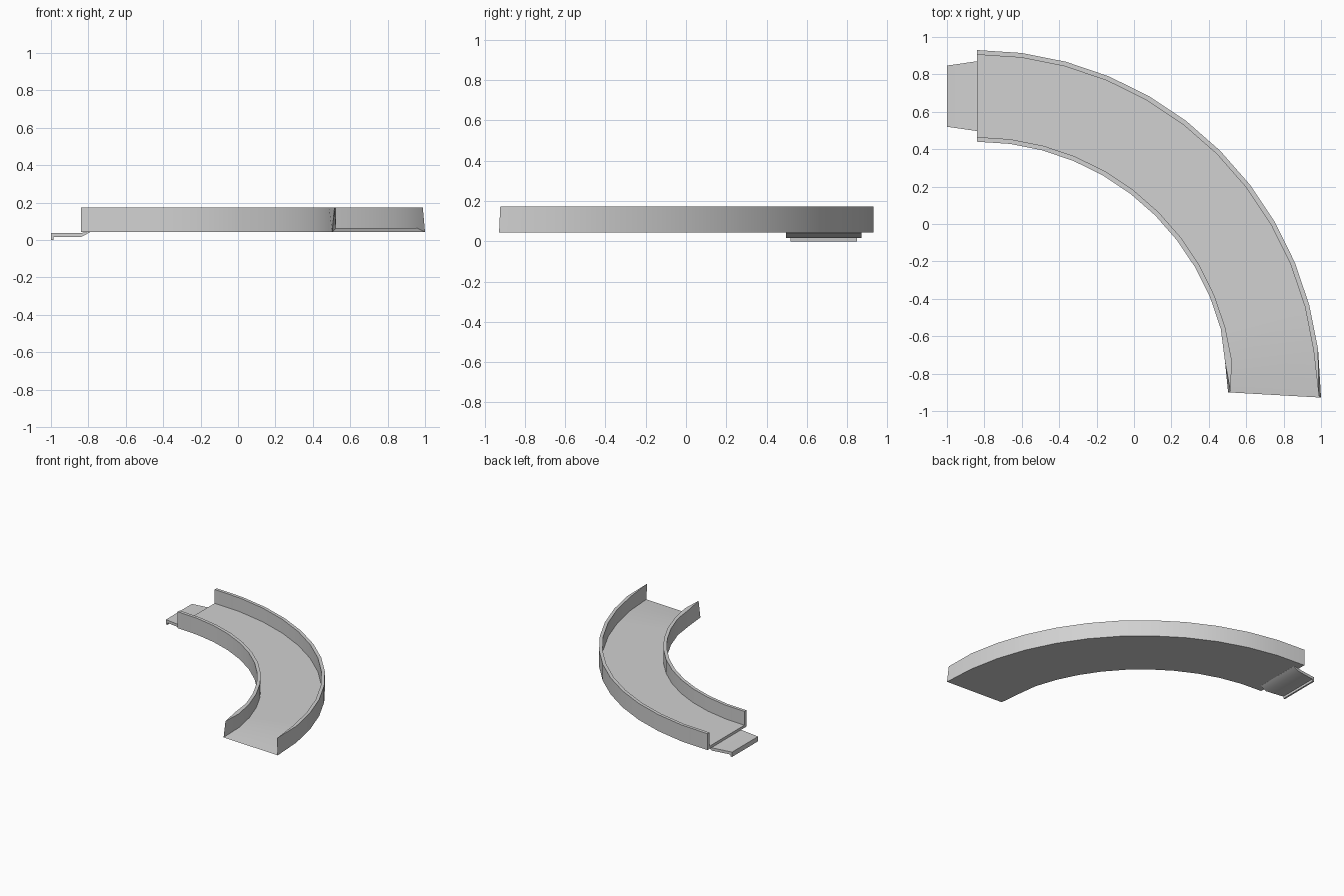
import bpy
import bmesh
from math import sin, cos, radians

cube = bpy.data.objects.get("Cube")
if cube:
    bpy.data.objects.remove(cube, do_unlink=True)

grey = bpy.data.materials.new("plain grey")
grey.use_nodes = True
colour = (0.64, 0.64, 0.64, 1)
grey.diffuse_color = colour
grey.node_tree.nodes["Principled BSDF"].inputs["Base Color"].default_value = colour


def sweep(name, rings):
    """Skin a closed cross-section through successive rings and cap both ends."""
    bm = bmesh.new()
    loops = [[bm.verts.new(p) for p in ring] for ring in rings]
    n = len(loops[0])
    for a, b in zip(loops, loops[1:]):
        for k in range(n):
            m = (k + 1) % n
            bm.faces.new((a[k], a[m], b[m], b[k]))
    bm.faces.new(loops[0])
    bm.faces.new(loops[-1])
    bmesh.ops.remove_doubles(bm, verts=bm.verts, dist=0.0005)
    bmesh.ops.recalc_face_normals(bm, faces=bm.faces)
    mesh = bpy.data.meshes.new(name)
    bm.to_mesh(mesh)
    bm.free()
    mesh.materials.append(grey)
    obj = bpy.data.objects.new(name, mesh)
    bpy.context.collection.objects.link(obj)
    bpy.ops.object.select_all(action='DESELECT')
    obj.select_set(True)
    bpy.context.view_layer.objects.active = obj
    bpy.ops.object.shade_smooth_by_angle(angle=radians(30))
    return obj


# Curved channel: U-shaped section turned through a quarter circle
CX, CY = -0.84, -0.91
OUTER, INNER, WALL = 1.84, 1.35, 0.025
BASE, FLOOR, TOP = 0.043, 0.064, 0.174
STEPS = 12

rings = []
for i in range(STEPS):
    a = radians(90 * i / STEPS)
    inner = INNER if i < STEPS - 1 else INNER - 0.012
    section = [(inner, BASE), (OUTER, BASE), (OUTER, TOP), (OUTER - WALL, TOP),
               (OUTER - WALL, FLOOR), (INNER + WALL, FLOOR),
               (INNER + WALL, TOP), (inner, TOP)]
    rings.append([(CX + r * sin(a), CY + r * cos(a), z) for r, z in section])

# Open end, where walls and floor taper to a thin edge
in_low, in_top = (0.503, -0.9, BASE), (0.516, -0.895, TOP)
out_low, out_top = (1.0, -0.928, BASE), (0.988, -0.922, TOP)
rings.append([in_low, out_low, out_top, out_top, out_low, in_low, in_top, in_top])
sweep("curved_channel", rings)

# Connecting tongue with a small hooked lip under its tip
tongue = []
for x, low, y0, y1 in [(-1.0, 0.0, 0.52, 0.847), (-0.987, 0.0, 0.518, 0.849),
                       (-0.985, 0.016, 0.518, 0.849), (-0.84, 0.016, 0.497, 0.87),
                       (-0.79, 0.0425, 0.497, 0.87)]:
    high = 0.038 if x < -0.8 else 0.045
    tongue.append([(x, y0, low), (x, y1, low), (x, y1, high), (x, y0, high)])
sweep("connecting_tongue", tongue)
